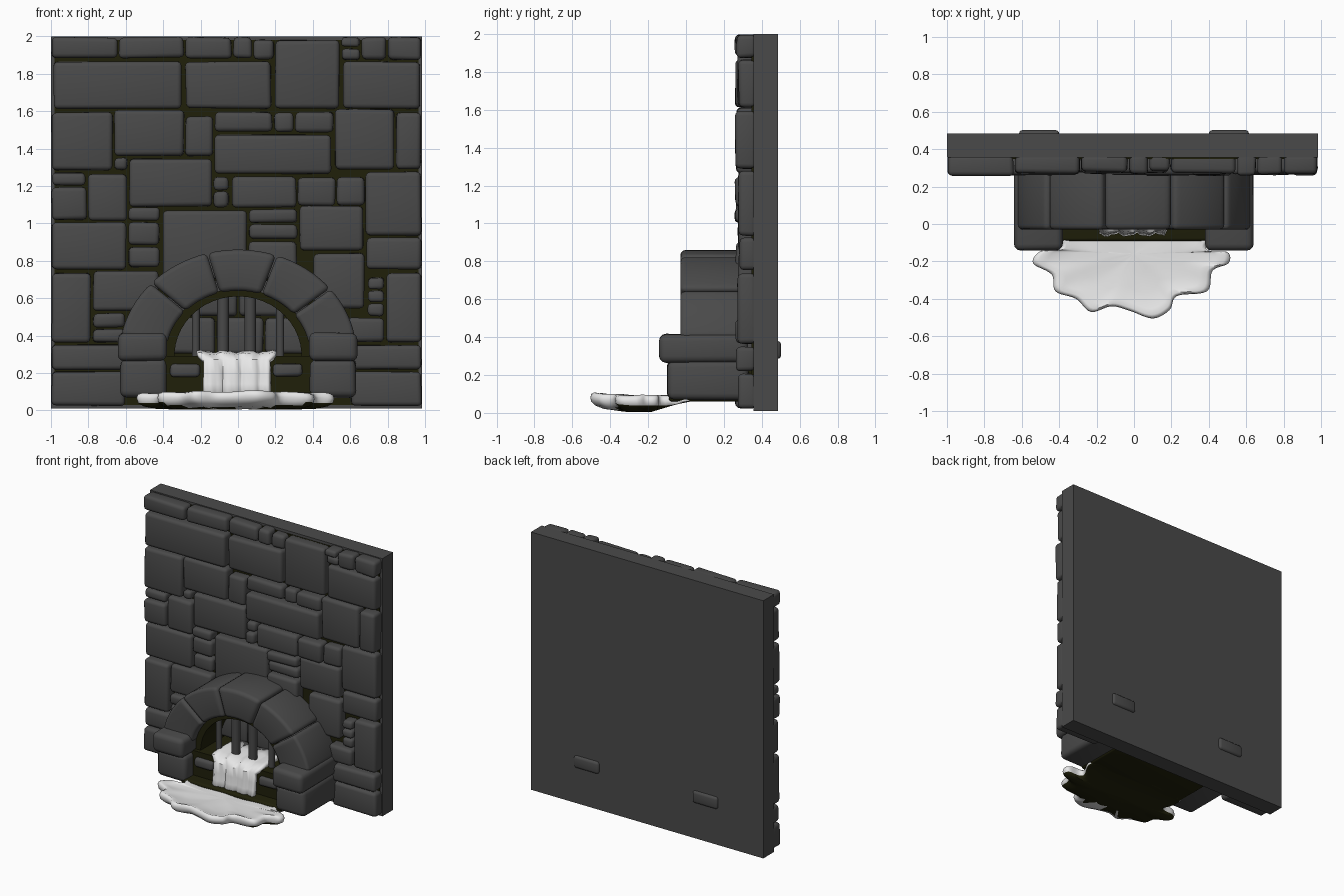
import bpy, bmesh, math, random
from mathutils import Vector

if "Cube" in bpy.data.objects:
    bpy.data.objects.remove(bpy.data.objects["Cube"])
random.seed(4)


def material(name, rgb):
    m = bpy.data.materials.new(name)
    m.diffuse_color = (*rgb, 1)
    m.use_nodes = True
    m.node_tree.nodes["Principled BSDF"].inputs["Base Color"].default_value = m.diffuse_color
    return m


STONE = material("dark grey stone", (0.068, 0.068, 0.068))
IRON = material("dark iron", (0.066, 0.066, 0.066))
MOSS = material("dark olive grime", (0.014, 0.014, 0.003))
WATER = material("white water", (0.82, 0.82, 0.82))


def finish(bm, name, mats, angle=50):
    bmesh.ops.recalc_face_normals(bm, faces=bm.faces)
    me = bpy.data.meshes.new(name)
    bm.to_mesh(me)
    bm.free()
    ob = bpy.data.objects.new(name, me)
    bpy.context.collection.objects.link(ob)
    for m in mats:
        me.materials.append(m)
    bpy.ops.object.select_all(action='DESELECT')
    ob.select_set(True)
    bpy.context.view_layer.objects.active = ob
    bpy.ops.object.shade_smooth_by_angle(angle=math.radians(angle))
    return ob


def block(bm, x, y, z, bevel=0.0, jitter=0.0):
    """Box between the given ranges, optionally worn and rounded."""
    vs = bmesh.ops.create_cube(bm, size=1)["verts"]
    for v in vs:
        p = [r[0] if c < 0 else r[1] for c, r in zip(v.co, (x, y, z))]
        v.co = [c + random.uniform(-jitter, jitter) for c in p]
    if bevel:
        es = list({e for v in vs for e in v.link_edges})
        bmesh.ops.bevel(bm, geom=es, offset=bevel, segments=3, profile=0.5,
                        affect='EDGES', clamp_overlap=True)


# Wall slab, with a thin dark joint layer behind the stones
bm = bmesh.new()
block(bm, (-1, 0.985), (0.355, 0.485), (0.01, 2))
finish(bm, "wall_slab", [STONE])
bm = bmesh.new()
block(bm, (-0.98, 0.965), (0.347, 0.356), (0.03, 1.98))
finish(bm, "joint_grime", [MOSS])

# Wall stones
stones = bmesh.new()


def stone(x0, x1, z0, z1):
    g = 0.005
    front = random.uniform(0.258, 0.285)
    r = min(0.024, 0.28 * min(x1 - x0, z1 - z0))
    block(stones, (x0 + g, x1 - g), (front, 0.37), (z0 + g, z1 - g), r, 0.004)


def course(z0, z1, *xs):
    for a, b in zip(xs, xs[1:]):
        stone(a, b, z0, z1)


def stack(x0, x1, *zs):
    for a, b in zip(zs, zs[1:]):
        stone(x0, x1, a, b)


# top courses
course(1.88, 2.0, -1, -.64, -.285, -.03, .08)
course(1.87, 1.985, .08, .195)
course(1.61, 1.985, .195, .545)
stack(.55, .655, 1.87, 1.94, 2.0)
course(1.87, 2.0, .655, .795, .985)
course(1.61, 1.87, -.99, -.3)
course(1.61, 1.87, -.285, .18)
course(1.61, 1.87, .555, .98)
# upper middle courses
course(1.28, 1.6, -1, -.665)
course(1.355, 1.61, -.665, -.285)
course(1.355, 1.575, -.285, -.13)
course(1.485, 1.6, -.13, .19, .3, .515)
course(1.26, 1.48, -.13, .5)
course(1.285, 1.615, .515, .84)
course(1.285, 1.6, .84, .985)
course(1.2, 1.275, -1, -.81)
course(1.28, 1.355, -.665, -.585)
course(1.015, 1.2, -1, -.805)
course(1.01, 1.27, -.805, -.59)
course(1.085, 1.35, -.585, -.135)
stack(-.135, -.045, 1.08, 1.175, 1.255)
course(1.08, 1.255, -.04, .315)
course(1.09, 1.25, .315, .525, .68)
course(.93, 1.28, .68, .985)
# lower middle courses
course(.75, 1.01, -1, -.595)
stack(-.59, -.415, .76, .88, 1.01, 1.09)
course(.7, 1.075, -.405, .05)
stack(.055, .32, .7, .91, 1.0, 1.08)
course(.85, 1.1, .325, .675)
course(.75, .93, .68, .985)
# courses beside the arch
course(.36, .74, -1, -.785)
course(.53, .75, -.78, -.42)
stack(-.78, -.6, .36, .44, .525)
course(.54, .845, .4, .68)
stack(.69, .785, .5, .575, .645, .715)
course(.36, .74, .79, .985)
course(.36, .5, .58, .785)
course(.215, .355, -1, -.6)
course(.02, .21, -1, -.6)
course(.215, .355, .6, .985)
course(.02, .21, .6, .985)
# stones at the back of the tunnel
course(.3, .5, -.38, -.12, .14, .38)
course(.5, .7, -.38, 0, .38)
finish(stones, "wall_stones", [STONE])


def arch_piece(bm, a0, a1, inner, outer, y0, y1, cz, bevel=0.0, n=8):
    """Curved block following an elliptical arch, angles in degrees."""
    tmp = bmesh.new()
    rings = []
    for i in range(n + 1):
        t = math.radians(a0 + (a1 - a0) * i / n)
        c, s = math.cos(t), math.sin(t)
        rings.append([tmp.verts.new((r[0] * c, y, cz + r[1] * s))
                      for r, y in ((inner, y0), (outer, y0), (outer, y1), (inner, y1))])
    for p, q in zip(rings, rings[1:]):
        for k in range(4):
            tmp.faces.new((p[k], p[(k + 1) % 4], q[(k + 1) % 4], q[k]))
    tmp.faces.new(rings[0])
    tmp.faces.new(rings[-1])
    bmesh.ops.recalc_face_normals(tmp, faces=tmp.faces)
    if bevel:
        es = [e for e in tmp.edges if e.calc_face_angle(0) > 0.7]
        bmesh.ops.bevel(tmp, geom=es, offset=bevel, segments=3, profile=0.5,
                        affect='EDGES', clamp_overlap=True)
    me = bpy.data.meshes.new("tmp")
    tmp.to_mesh(me)
    tmp.free()
    bm.from_mesh(me)
    bpy.data.meshes.remove(me)


# Arch stones
bm = bmesh.new()
cuts = [10, 39, 71, 105, 137, 170]
for a, b in zip(cuts, cuts[1:]):
    arch_piece(bm, a + 0.3, b - 0.3, (.385, .345), (.635, .565), -0.03, 0.32, 0.295, 0.028)
finish(bm, "arch_stones", [STONE])

# Arch piers: the upper blocks run through the wall
bm = bmesh.new()
for s in (-1, 1):
    def span(a, b):
        return tuple(sorted((s * a, s * b)))
    block(bm, span(.38, .64), (-.14, .33), (.265, .415), .035, .004)
    block(bm, span(.4, .615), (.3, .502), (.285, .38), .02)
    block(bm, span(.385, .63), (-.1, .33), (.07, .275), .035, .004)
finish(bm, "arch_piers", [STONE])

# Tunnel lining, sill and floor
bm = bmesh.new()
arch_piece(bm, -5, 185, (.34, .32), (.4, .36), .03, .35, .29, 0, 24)
block(bm, (-.4, .4), (0, .35), (.08, .29))
block(bm, (-.43, .43), (-.09, .3), (.06, .1), .015)
finish(bm, "tunnel_lining", [MOSS], 35)

# Stones set in the sill
bm = bmesh.new()
for x0, x1 in ((-.36, -.2), (.19, .345)):
    block(bm, (x0, x1), (-.025, .05), (.18, .25), .022, .008)
finish(bm, "sill_stones", [STONE])

# Grate bars
bm = bmesh.new()
for x, r in ((-.225, .022), (-.08, .031), (.065, .031), (.225, .022)):
    top = .29 + .35 * math.sqrt(1 - (x / .39) ** 2)
    ret = bmesh.ops.create_cone(bm, cap_ends=True, segments=12, radius1=r,
                                radius2=r, depth=top - .27)
    bmesh.ops.translate(bm, verts=ret["verts"], vec=(x, .09, (top + .27) / 2))
finish(bm, "grate_bars", [IRON])

# Waterfall: sheet swept along a side profile, then thickened
bm = bmesh.new()
path = [(.3, .295), (.18, .3), (.06, .3), (0, .29), (-.025, .265),
        (-.032, .2), (-.035, .14), (-.05, .06)]
rows = []
for i, (y, z) in enumerate(path):
    row = []
    for k in range(25):
        u = k / 24
        half = .21 if i < 4 else .177
        x = -.008 + half * (2 * u - 1)
        w = .008 * math.sin(u * 21 + i * .35) + .004 * math.sin(u * 47)
        row.append(bm.verts.new((x, y + (w if i > 3 else 0), z + (w * .7 if i < 4 else 0))))
    rows.append(row)
for p, q in zip(rows, rows[1:]):
    for k in range(24):
        bm.faces.new((p[k], p[k + 1], q[k + 1], q[k]))
fall = finish(bm, "waterfall", [WATER])
sol = fall.modifiers.new("thickness", 'SOLIDIFY')
sol.thickness = 0.03
sol.offset = 0

# Pool with scalloped rim and dirty underside
pts = [Vector(p) for p in (
    (-.38, .05), (-.385, -.12), (-.5, -.145), (-.54, -.21), (-.44, -.27), (-.42, -.36),
    (-.31, -.40), (-.23, -.47), (-.12, -.44), (-.02, -.465), (.1, -.505), (.19, -.46),
    (.23, -.385), (.39, -.36), (.42, -.25), (.505, -.21), (.5, -.15), (.385, -.13), (.38, .05))]
n = len(pts)
outline = []
for i in range(n):
    a, b, c, d = (pts[(i + k) % n] for k in (-1, 0, 1, 2))
    for k in range(6):
        t = k / 6
        outline.append(0.5 * (2 * b + (c - a) * t + (2 * a - 5 * b + 4 * c - d) * t * t
                              + (3 * b - a - 3 * c + d) * t ** 3))
centre = Vector((0, -.16))
bm = bmesh.new()
rings = []
for s, z in ((.03, .08), (.3, .078), (.6, .08), (.85, .083), (.94, .093), (.985, .085),
             (1, .065), (.985, .04), (.93, .022), (.8, .008), (.5, .004), (.03, .004)):
    ring = []
    for p in outline:
        q = centre + (p - centre) * s
        lift = max(0, min(.06, .3 * (q.y + .2)))
        tip = .02 * max(0, (-q.y - .3) / .2)
        low = z < .05
        h = max(z, lift) + tip if low else z + tip * .6 + .004 * math.sin(19 * q.x) * math.sin(23 * q.y)
        ring.append(bm.verts.new((q.x, q.y, h)))
    rings.append(ring)
m = len(outline)
for i, (p, q) in enumerate(zip(rings, rings[1:])):
    for k in range(m):
        j = (k + 1) % m
        f = bm.faces.new((p[k], p[j], q[j], q[k]))
        f.material_index = int(i >= 7 and f.calc_center_median().y > -.36)
bm.faces.new(rings[0])
bm.faces.new(rings[-1]).material_index = 1
finish(bm, "pool", [WATER, MOSS], 60)
